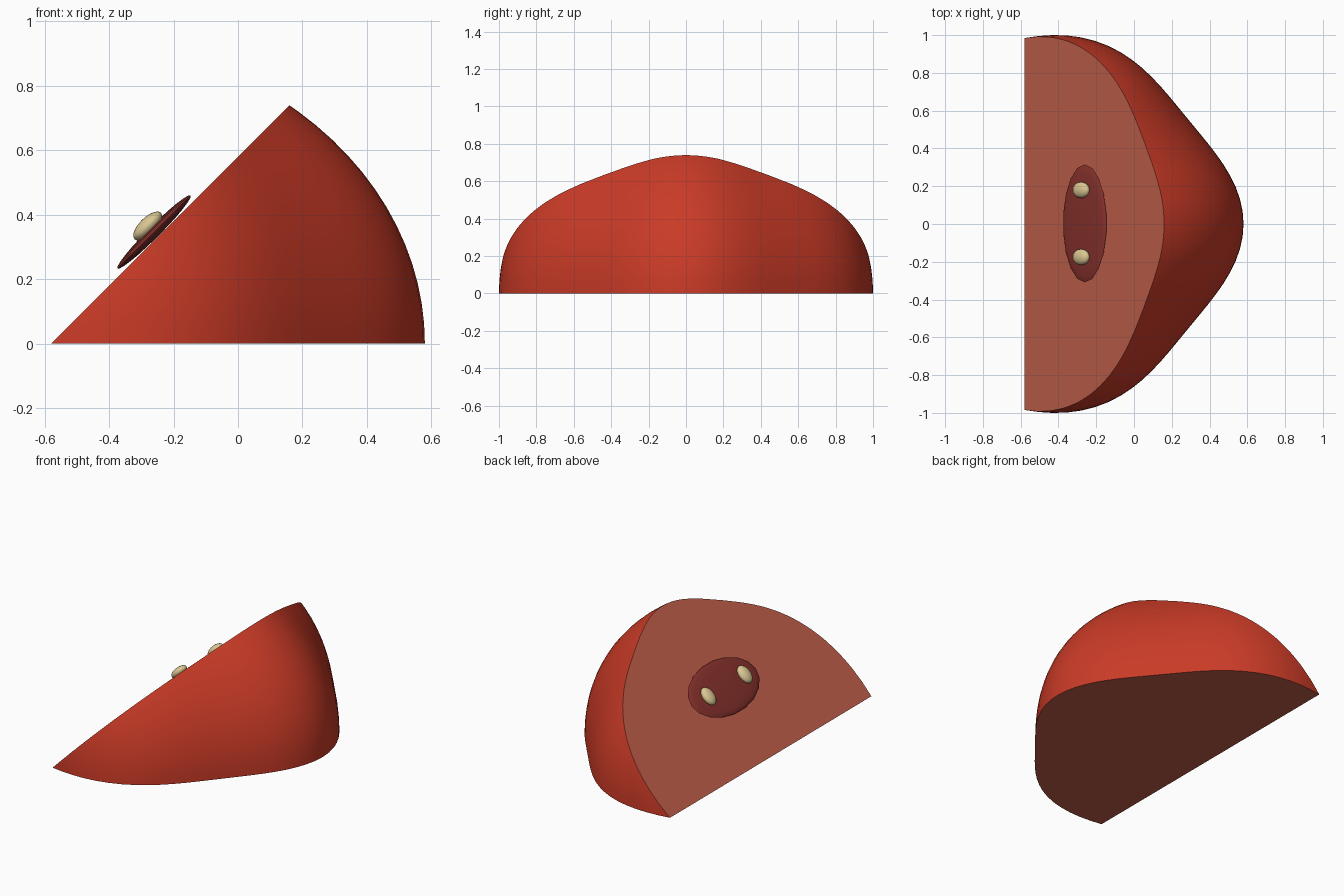
import bpy, bmesh, math
from mathutils import Vector, Matrix

if "Cube" in bpy.data.objects:
    bpy.data.objects.remove(bpy.data.objects["Cube"])

EDGE = Vector((-0.58, 0, 0))            # sharp edge of the wedge (runs along y)
UP = Vector((-1, 0, 1)).normalized()    # normal of the sloping cut
ALONG = Vector((1, 0, 1)).normalized()  # direction up the slope


def material(name, rgb):
    m = bpy.data.materials.new(name)
    m.diffuse_color = (*rgb, 1)
    m.use_nodes = True
    m.node_tree.nodes["Principled BSDF"].inputs["Base Color"].default_value = m.diffuse_color
    return m


skin = material("red skin", (0.59, 0.043, 0.020))
flesh = material("pink flesh", (0.52, 0.113, 0.069))
pulp = material("dark pulp", (0.235, 0.030, 0.024))
seed_mat = material("cream seed", (0.70, 0.57, 0.29))


def finish(name, bm, mats, angle):
    me = bpy.data.meshes.new(name)
    bm.to_mesh(me)
    bm.free()
    for m in mats:
        me.materials.append(m)
    ob = bpy.data.objects.new(name, me)
    bpy.context.collection.objects.link(ob)
    bpy.ops.object.select_all(action='DESELECT')
    ob.select_set(True)
    bpy.context.view_layer.objects.active = ob
    bpy.ops.object.shade_smooth_by_angle(angle=math.radians(angle))
    return ob


# Wedge: five-lobed ball, cut flat below and along the 45 degree slope
bm = bmesh.new()
bmesh.ops.create_uvsphere(bm, u_segments=96, v_segments=48, radius=1)
for v in bm.verts:
    r = 1.115 + 0.045 * math.cos(5 * math.atan2(v.co.y, v.co.x))
    v.co = Vector((v.co.x * r, v.co.y * r * 0.883, v.co.z * 0.96))
for normal in (Vector((0, 0, -1)), UP):
    cut = bmesh.ops.bisect_plane(bm, geom=bm.verts[:] + bm.edges[:] + bm.faces[:],
                                 dist=1e-5, plane_co=(0, 0, 0), plane_no=normal,
                                 clear_outer=True)
    rim = [e for e in bm.edges if e.is_boundary]
    bmesh.ops.edgeloop_fill(bm, edges=rim)
bmesh.ops.recalc_face_normals(bm, faces=bm.faces[:])
for f in bm.faces:
    f.material_index = int(f.normal.z < -0.99 or f.normal.dot(UP) > 0.99)
bmesh.ops.translate(bm, verts=bm.verts[:], vec=EDGE)
finish("fruit_wedge", bm, [skin, flesh], 35)


# Flattened ellipsoids lying on the sloping face
def pad(name, mat, slope, y, lift, size, segs, rings):
    bm = bmesh.new()
    bmesh.ops.create_uvsphere(bm, u_segments=segs, v_segments=rings, radius=1)
    loc = EDGE + ALONG * slope + UP * lift + Vector((0, y, 0))
    m = (Matrix.Translation(loc) @ Matrix.Rotation(-math.pi / 4, 4, 'Y')
         @ Matrix.Diagonal((*size, 1)))
    bmesh.ops.transform(bm, matrix=m, verts=bm.verts[:])
    return finish(name, bm, [mat], 60)


pad("seed_pocket", pulp, 0.471, 0.003, 0.019, (0.163, 0.312, 0.018), 18, 12)
for i, y in enumerate((-0.175, 0.18)):
    pad(f"seed_{i + 1}", seed_mat, 0.470, y, 0.046, (0.058, 0.043, 0.026), 16, 10)
